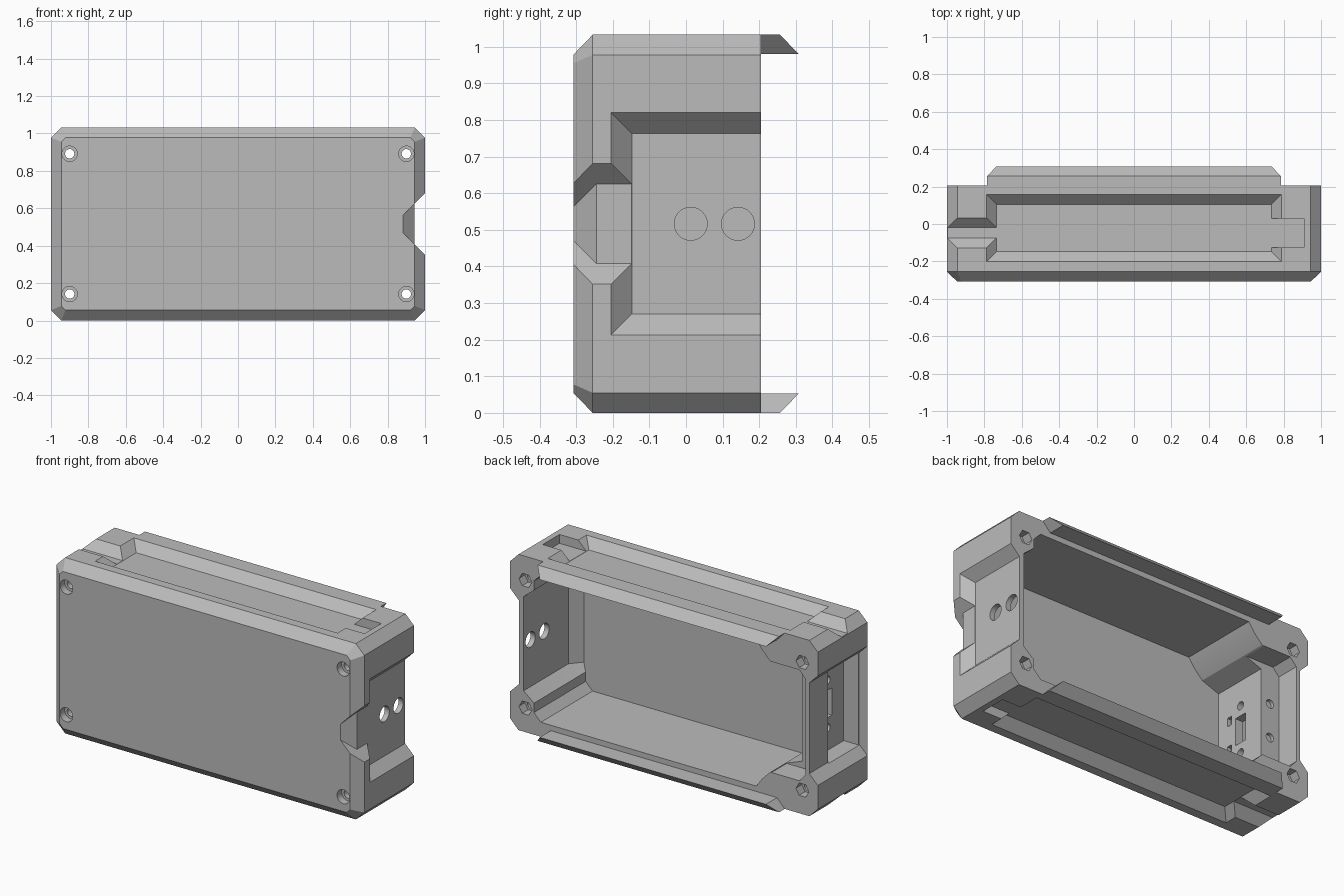
import bpy, bmesh, math

cube = bpy.data.objects.get("Cube")
if cube:
    bpy.data.objects.remove(cube, do_unlink=True)

H = 1.033          # overall height
MID = H / 2
FLOOR = 0.98       # level of the top groove floor

grey = bpy.data.materials.new("plain_grey")
grey.use_nodes = True
colour = (0.5, 0.5, 0.5, 1)
grey.diffuse_color = colour
grey.node_tree.nodes["Principled BSDF"].inputs["Base Color"].default_value = colour


def loft(name, rings, flip=False):
    """Closed solid through matching rings; flip mirrors it top to bottom."""
    bm = bmesh.new()
    rows = [[bm.verts.new((x, y, H - z if flip else z)) for x, y, z in r] for r in rings]
    n = len(rows[0])
    for a, b in zip(rows, rows[1:]):
        for i in range(n):
            j = (i + 1) % n
            bm.faces.new((a[i], a[j], b[j], b[i]))
    bm.faces.new(rows[0])
    bm.faces.new(rows[-1])
    bmesh.ops.recalc_face_normals(bm, faces=bm.faces)
    me = bpy.data.meshes.new(name)
    bm.to_mesh(me)
    bm.free()
    me.materials.append(grey)
    ob = bpy.data.objects.new(name, me)
    bpy.context.scene.collection.objects.link(ob)
    return ob


def rect(x0, x1, y0, y1, z):
    return [(x0, y0, z), (x1, y0, z), (x1, y1, z), (x0, y1, z)]


def rect_x(x, y0, y1, z0, z1):
    return [(x, y0, z0), (x, y1, z0), (x, y1, z1), (x, y0, z1)]


def octagon(hx, hz, c, y):
    pts = [(hx, hz - c), (hx - c, hz), (c - hx, hz), (-hx, hz - c)]
    pts += [(-x, -z) for x, z in pts]
    return [(x, y, MID + z) for x, z in pts]


def box(name, x0, x1, y0, y1, z0, z1, flip=False):
    return loft(name, [rect(x0, x1, y0, y1, z0), rect(x0, x1, y0, y1, z1)], flip)


def rod(name, axis, a, b, u, v, r, n=32):
    """Cylinder from a to b along x or y; u, v place its centre."""
    rings = []
    for t in (a, b):
        ring = []
        for i in range(n):
            w = 2 * math.pi * i / n
            p, q = u + r * math.cos(w), v + r * math.sin(w)
            ring.append((t, p, q) if axis == "x" else (p, t, q))
        rings.append(ring)
    return loft(name, rings)


def cut(target, cutter):
    cutter.hide_render = True
    mod = target.modifiers.new("cut", "BOOLEAN")
    mod.operation = "DIFFERENCE"
    mod.solver = "EXACT"
    mod.object = cutter
    bpy.context.view_layer.objects.active = target
    bpy.ops.object.modifier_apply(modifier=mod.name)
    bpy.data.objects.remove(cutter, do_unlink=True)


# Chamfered outer shell
shell = loft("case_shell", [
    octagon(1, MID, 0.055, 0.205),
    octagon(1, MID, 0.055, -0.255),
    octagon(0.945, MID - 0.055, 0.023, -0.308)])

# Main cavity, open at the back, with corner posts left standing
half = [(-0.8, 0.30), (-0.92, 0.23), (-0.69, 0.19), (-0.64, 0.14), (-0.60, 0.085),
        (0.80, 0.085), (0.845, 0.13), (0.845, 0.185), (0.912, 0.24)]
outline = half + [(x, H - z) for x, z in reversed(half)]


def cavity_ring(y, x_max):
    return [(min(max(x, -0.8), x_max), y, z) for x, z in outline]


cut(shell, loft("cavity", [cavity_ring(-0.275, 0.857), cavity_ring(-0.21, 0.912),
                           cavity_ring(0.3, 0.912)]))
bay = [(-0.7, 0.191), (-0.88, 0.191), (-0.92, 0.235)]
bay += [(x, H - z) for x, z in reversed(bay)]
cut(shell, loft("back_bay", [[(x, y, z) for x, z in bay] for y in (0.065, 0.3)]))

# Grooves, end channels and pockets on top and bottom
for flip in (False, True):
    cut(shell, loft("groove", [rect(-0.735, 0.735, -0.148, 0.105, FLOOR),
                               rect(-0.835, 0.835, -0.248, 0.205, FLOOR + 0.1)], flip))
    channel = [[(x, -0.075, FLOOR + 0.001), (x, -0.02, FLOOR + 0.001),
                (x, 0.08, FLOOR + 0.1), (x, -0.175, FLOOR + 0.1)] for x in (-1.1, -0.72)]
    cut(shell, loft("channel", channel, flip))
    cut(shell, box("pocket", 0.7, 0.91, -0.125, 0.03, FLOOR + 0.001, 1.1, flip))

# Left side recess with sloped edges
cut(shell, loft("side_recess", [rect_x(0.943, -0.148, 0.3, 0.27, H - 0.27),
                                rect_x(1.043, -0.248, 0.3, 0.17, H - 0.17)]))


# Left side notch that runs through the front edge
def notch_ring(y, floor):
    w, o = 0.108 - (0.943 - floor), 0.108 + 0.157
    return [(floor, y, MID - w), (1.1, y, MID - o), (1.1, y, MID + o), (floor, y, MID + w)]


cut(shell, loft("notch", [notch_ring(-0.14, 0.944), notch_ring(-0.245, 0.944),
                          notch_ring(-0.345, 0.844)]))
for y in (0.013, 0.142):
    cut(shell, rod("cable_hole", "x", 0.8, 1.1, y, MID, 0.045))

# Right side recess and deeper connector bay
cut(shell, loft("end_recess", [rect_x(-0.945, -0.255, 0.3, 0.25, H - 0.25),
                               rect_x(-1.045, -0.255, 0.3, 0.15, H - 0.15)]))
cut(shell, box("connector_bay", -1.1, -0.85, -0.25, 0.03, 0.245, H - 0.245))
cut(shell, box("connector_slot", -0.9, -0.7, -0.14, -0.06, MID - 0.08, MID + 0.08))
for s in (-1, 1):
    cut(shell, rod("connector_screw", "x", -0.9, -0.7, -0.1, MID + s * 0.14, 0.024, 20))
    cut(shell, rod("step_screw", "y", 0.045, 0.1, -0.86, MID + s * 0.1, 0.025, 20))
    z = MID + s * 0.085
    cut(shell, box("square_pocket", -0.825, -0.7, -0.205, -0.17, z - 0.025, z + 0.025))

# Corner screws: through hole, front counterbore, hexagonal back recess
for x in (-0.9, 0.9):
    for z in (MID - 0.375, MID + 0.375):
        cut(shell, rod("screw_hole", "y", -0.4, 0.3, x, z, 0.025))
        cut(shell, rod("counterbore", "y", -0.4, -0.265, x, z, 0.041))
        cut(shell, rod("nut_recess", "y", 0.15, 0.3, x, z, 0.042, 6))

# Locking lips along the back edge
for name, flip in (("top_lip", False), ("bottom_lip", True)):
    loft(name, [rect(-0.735, 0.735, 0.205, 0.308, FLOOR),
                rect(-0.785, 0.785, 0.205, 0.257, H)], flip)

bpy.ops.object.select_all(action="DESELECT")
shell.select_set(True)
bpy.context.view_layer.objects.active = shell
bpy.ops.object.shade_smooth_by_angle(angle=math.radians(25))
